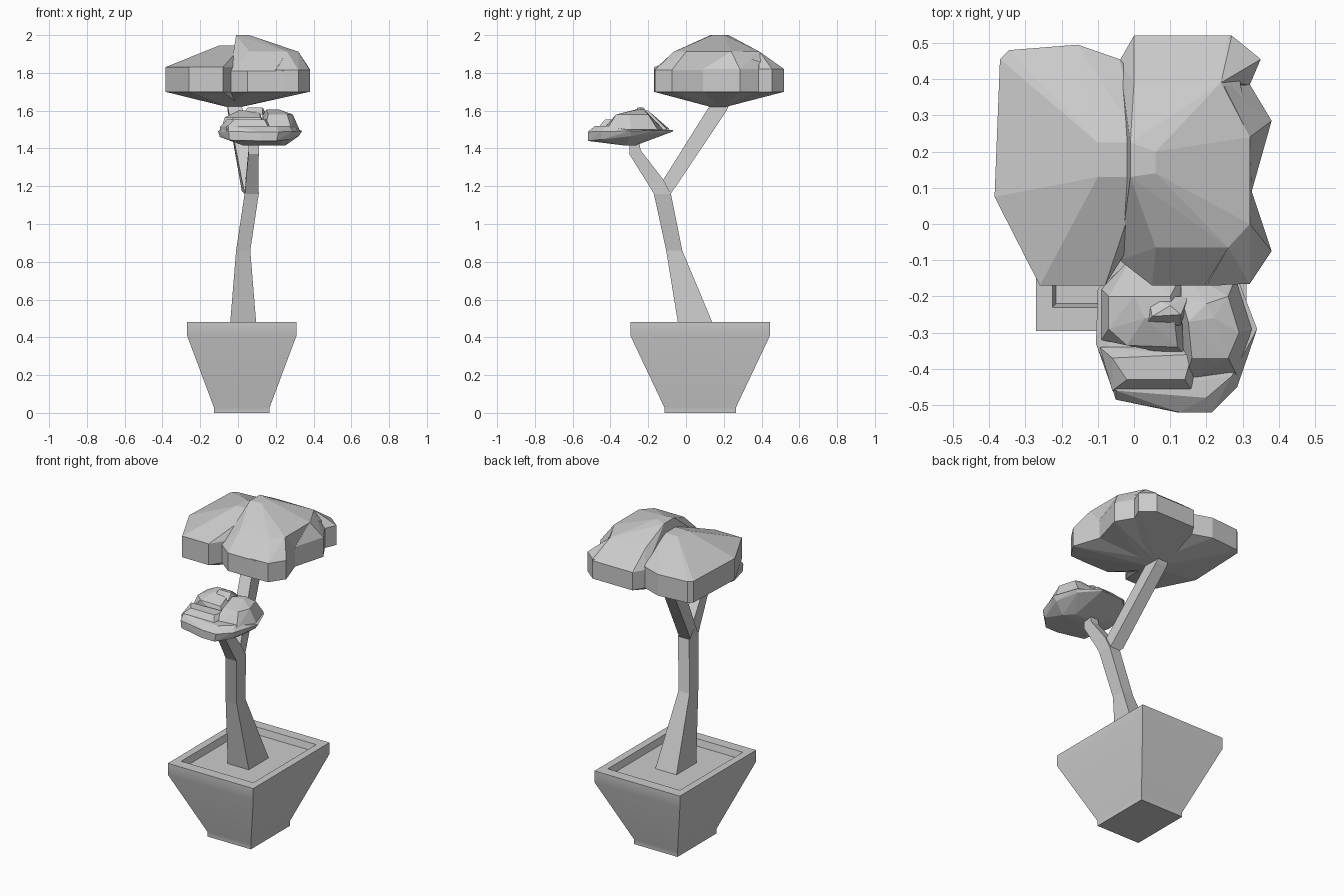
import bpy, bmesh


def finish(bm, name, smooth=None):
    bmesh.ops.recalc_face_normals(bm, faces=bm.faces[:])
    mesh = bpy.data.meshes.new(name)
    bm.to_mesh(mesh)
    bm.free()
    ob = bpy.data.objects.new(name, mesh)
    bpy.context.collection.objects.link(ob)
    if smooth:
        bpy.ops.object.select_all(action='DESELECT')
        ob.select_set(True)
        bpy.context.view_layer.objects.active = ob
        bpy.ops.object.shade_smooth_by_angle(angle=smooth)
    return ob


def box_loft(name, sections, smooth=None):
    """Loft rectangular sections given as (x0, x1, y0, y1, z or (z_front, z_back))."""
    bm = bmesh.new()
    rings = []
    for x0, x1, y0, y1, z in sections:
        zf, zb = z if isinstance(z, tuple) else (z, z)
        rings.append([bm.verts.new(p) for p in
                      ((x0, y0, zf), (x1, y0, zf), (x1, y1, zb), (x0, y1, zb))])
    for a, b in zip(rings, rings[1:]):
        for i in range(4):
            j = (i + 1) % 4
            bm.faces.new((a[i], a[j], b[j], b[i]))
    bm.faces.new(rings[0])
    bm.faces.new(rings[-1])
    return finish(bm, name, smooth)


def lobe(name, points):
    """Faceted foliage clump: convex hull of a few points."""
    bm = bmesh.new()
    for p in points:
        bm.verts.new(p)
    res = bmesh.ops.convex_hull(bm, input=bm.verts[:])
    junk = {g for g in res['geom_interior'] + res['geom_unused']
            if isinstance(g, bmesh.types.BMVert)}
    bmesh.ops.delete(bm, geom=list(junk), context='VERTS')
    bmesh.ops.dissolve_limit(bm, angle_limit=0.03, verts=bm.verts[:], edges=bm.edges[:])
    return finish(bm, name)


def band(outline, *levels):
    return [(x, y, z) for z in levels for x, y in outline]


# Pot: tapered rectangular tub with a sunken soil surface
CX, CY = 0.02, 0.075
box_loft("pot", [(CX - a, CX + a, CY - b, CY + b, z) for a, b, z in (
    (0.148, 0.19, 0), (0.148, 0.19, 0.03), (0.29, 0.37, 0.41), (0.29, 0.37, 0.48),
    (0.245, 0.305, 0.48), (0.235, 0.295, 0.44))], 0.7)

# Trunk and its two branches
box_loft("trunk", [(-0.045, 0.1, -0.035, 0.16, 0.43), (-0.01, 0.065, -0.105, -0.02, 0.86),
                   (0.035, 0.11, -0.17, -0.08, 1.16)])
box_loft("front_branch", [(0.035, 0.11, -0.17, -0.08, 1.16),
                          (0.04, 0.108, -0.2, -0.12, (1.21, 1.235)),
                          (0.055, 0.11, -0.3, -0.24, (1.37, 1.39)),
                          (0.055, 0.11, -0.3, -0.25, 1.45)])
box_loft("back_branch", [(0.035, 0.11, -0.17, -0.08, 1.16),
                         (0.02, 0.1, -0.12, -0.07, (1.235, 1.175)),
                         (-0.055, 0.02, 0.125, 0.215, (1.625, 1.6)),
                         (-0.06, 0.01, 0.16, 0.25, 1.68)])

# Large crown
stem = band([(-0.06, 0.13), (0.02, 0.13), (0.02, 0.21), (-0.06, 0.21)], 1.62)
left = [(-0.385, 0.075), (-0.31, -0.07), (-0.26, -0.17), (-0.08, -0.17), (-0.03, -0.09),
        (0.06, 0.1), (0.03, 0.38), (-0.04, 0.455), (-0.155, 0.495), (-0.345, 0.48),
        (-0.37, 0.455)]
lobe("crown_left", stem + band(left, 1.70, 1.83) +
     band([(-0.1, 0.13), (0.02, 0.13), (0.02, 0.225), (-0.1, 0.225)], 1.945))
right = [(-0.04, -0.1), (0.05, -0.17), (0.24, -0.17), (0.325, 0), (0.325, 0.26),
         (0.26, 0.45), (0.27, 0.52), (0, 0.52), (-0.04, 0.45)]
lobe("crown_right", stem + band(right, 1.70, 1.81) +
     band([(0.02, -0.02), (0.06, -0.065), (0.26, -0.065), (0.32, 0), (0.32, 0.24),
           (0.24, 0.39), (0.0, 0.39)], 1.912) +
     band([(-0.01, 0.13), (0.06, 0.14), (0.06, 0.2), (-0.01, 0.225)], 2.0))
lobe("crown_front_bump", stem + band([(0.2, -0.17), (0.32, -0.165), (0.38, -0.075),
                                      (0.325, 0.09)], 1.70, 1.815) +
     band([(0.26, -0.065), (0.32, 0)], 1.912))
lobe("crown_side_bump", stem + band([(0.325, 0.09), (0.38, 0.285), (0.32, 0.385)], 1.70, 1.82) +
     band([(0.32, 0.24), (0.25, 0.38)], 1.912))
lobe("crown_back_bump", stem + band([(0.32, 0.385), (0.35, 0.455), (0.27, 0.52),
                                     (0.15, 0.4)], 1.70, 1.82) +
     [(0.24, 0.39, 1.912)])

# Small crown: tilted saucer with clumps on top
saucer = [(-0.105, -0.33), (-0.05, -0.485), (0.125, -0.52), (0.215, -0.52), (0.285, -0.45),
          (0.34, -0.29), (0.29, -0.16), (0.18, -0.07), (0.02, -0.075), (-0.1, -0.18)]
lobe("small_crown_base",
     [(x, y, 1.44 + 0.11 * (y + 0.52)) for x, y in
      [(0.03 + (a - 0.03) * 0.94, b) for a, b in saucer]] +
     [(x, y, 1.488 + 0.02 * (y + 0.52)) for x, y in saucer] +
     band([(0.03, -0.32), (0.25, -0.32), (0.2, -0.27), (0.04, -0.27)], 1.415) +
     band([(-0.05, -0.46), (0.2, -0.48), (0.27, -0.42)], 1.52))
lobe("small_crown_left",
     band([(-0.09, -0.32), (0.15, -0.37), (0.15, -0.1), (0, -0.085), (-0.09, -0.18)], 1.5) +
     band([(-0.07, -0.29), (-0.02, -0.335), (0.12, -0.34), (-0.07, -0.2)], 1.565) +
     band([(0.03, -0.26), (0.11, -0.25), (0.1, -0.2), (0.0, -0.2)], 1.6))
lobe("small_crown_right",
     band([(0.14, -0.44), (0.285, -0.42), (0.325, -0.29), (0.28, -0.15), (0.13, -0.12)], 1.5) +
     band([(0.16, -0.37), (0.26, -0.37), (0.29, -0.3), (0.26, -0.2), (0.13, -0.2)], 1.58) +
     band([(0.15, -0.27), (0.22, -0.26), (0.2, -0.22)], 1.605))
lobe("small_crown_front",
     band([(-0.095, -0.34), (-0.06, -0.46), (0.16, -0.46), (0.18, -0.34)], 1.49, 1.515) +
     band([(-0.06, -0.37), (-0.02, -0.43), (0.14, -0.43), (0.16, -0.36)], 1.552))
lobe("small_crown_tip",
     band([(0.03, -0.28), (0.13, -0.28), (0.15, -0.2), (0.04, -0.2)], 1.58) +
     band([(0.05, -0.255), (0.13, -0.25), (0.1, -0.225)], 1.617))
